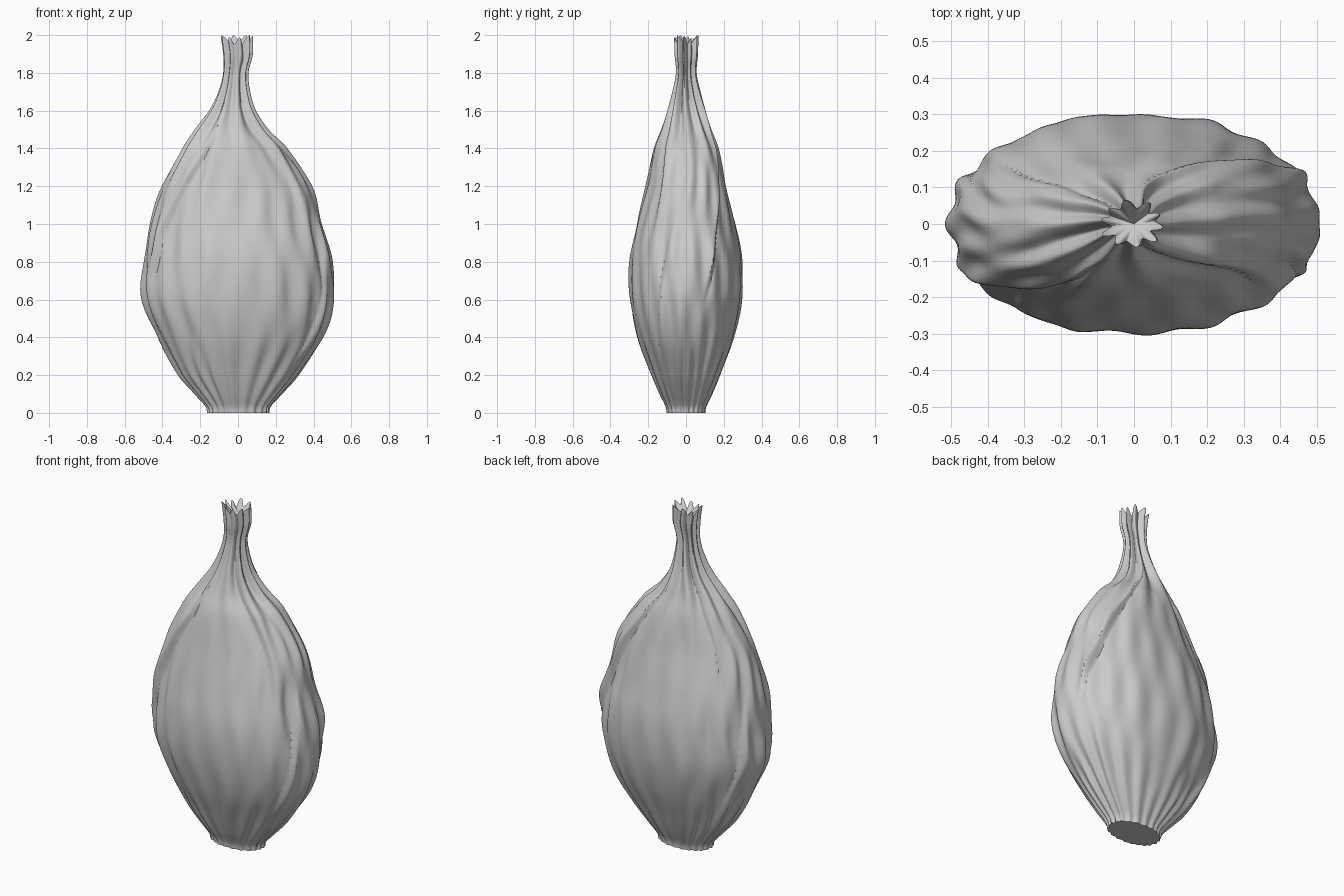
import bpy, bmesh
from math import sin, cos, pi, exp, copysign

if "Cube" in bpy.data.objects:
    bpy.data.objects.remove(bpy.data.objects["Cube"])

# Profile stations: height, x half-width, y half-width, x centre
PROFILE = [
    (0.00, 0.160, 0.100, 0.0), (0.03, 0.165, 0.105, 0.0), (0.10, 0.225, 0.138, 0.0),
    (0.20, 0.310, 0.180, 0.0), (0.40, 0.430, 0.255, 0.01), (0.60, 0.498, 0.298, 0.0),
    (0.80, 0.482, 0.300, 0.0), (1.00, 0.445, 0.262, -0.01), (1.20, 0.388, 0.213, -0.008),
    (1.40, 0.268, 0.168, -0.02), (1.50, 0.180, 0.128, -0.035), (1.60, 0.110, 0.094, -0.03),
    (1.70, 0.073, 0.066, -0.02), (1.80, 0.058, 0.048, -0.012), (1.90, 0.068, 0.054, 0.0),
    (2.00, 0.074, 0.056, -0.006)]
SEGMENTS, RINGS = 288, 150


def section(z):
    """Smooth (Hermite) interpolation of the profile stations."""
    i = 0
    while i < len(PROFILE) - 2 and z > PROFILE[i + 1][0]:
        i += 1
    p0, p1 = PROFILE[i], PROFILE[i + 1]
    pa, pb = PROFILE[max(i - 1, 0)], PROFILE[min(i + 2, len(PROFILE) - 1)]
    h = p1[0] - p0[0]
    u = (z - p0[0]) / h
    out = []
    for k in (1, 2, 3):
        m0 = (p1[k] - pa[k]) / (p1[0] - pa[0]) * h
        m1 = (pb[k] - p0[k]) / (pb[0] - p0[0]) * h
        out.append((2*u**3 - 3*u**2 + 1)*p0[k] + (u**3 - 2*u**2 + u)*m0
                   + (3*u**2 - 2*u**3)*p1[k] + (u**3 - u**2)*m1)
    return out


def step(a, b, v):
    t = min(1, max(0, (v - a) / (b - a)))
    return t * t * (3 - 2 * t)


def overlap(t, centre, side, depth):
    """A skin edge: sharp rise on one side of a line, fading away from it."""
    d = ((t - centre + pi) % (2 * pi) - pi) * side
    if d < 0:
        return -0.4 * depth * exp(d / 0.12)
    return depth * step(0, 0.07, d) * exp(-d / 0.4)


def ridge(t, z):
    """Gathered folds, -1..1, uneven round the stem."""
    return 0.75 * cos(10*t + 0.8*z + 0.5*sin(2*t)) + 0.25 * sin(7*t + 1.0)


def radius(t, z):
    neck = step(1.25, 1.75, z)
    f = 1 + (0.012 + 0.22 * neck) * ridge(t, z)
    # diamond wrinkles over the belly and pleats near the root
    belly = step(0.0, 0.3, z) * (1 - step(1.3, 1.6, z))
    f += 0.012 * belly * (sin(19*t + 7*z) + 0.8 * sin(16*t - 9*z + 1))
    f += 0.03 * (1 - step(0.1, 0.5, z)) * sin(22*t + sin(3*t))
    # overlapping skin edges, repeated on the back
    fade = step(0.55, 0.85, z) * (1 - step(1.5, 1.75, z))
    for turn in (0, pi):
        f += fade * overlap(t, turn + 3.6 + 0.75 * (z - 0.75), -1, 0.075)
        f += step(0.9, 1.2, z) * fade * overlap(t, turn + 5.5 - 0.5 * (z - 1.2), 1, 0.06)
        low = step(0.05, 0.4, z) * (1 - step(0.8, 1.1, z))
        f += low * overlap(t, turn + 5.75 + 0.5 * (z - 0.5), 1, 0.035)
    return f


def rounded(v, power=0.94):
    return copysign(abs(v) ** power, v)


bm = bmesh.new()
rings = []
for i in range(RINGS + 1):
    z = 2 * i / RINGS
    a, b, cx = section(z)
    twist = 0.12 * step(0.9, 1.4, z) * (1 - step(1.5, 1.8, z))
    ring = []
    for j in range(SEGMENTS):
        t = 2 * pi * j / SEGMENTS
        f = radius(t, z) * (1 - 0.012 * step(0.3, 0.7, z))
        x, y = a * f * rounded(cos(t)), b * f * rounded(sin(t))
        # ragged cut stem
        cut = step(1.8, 2.0, z) * (0.035 * (1 - ridge(t, z)) * (0.7 + 0.3 * sin(3*t)))
        ring.append(bm.verts.new((cx + x*cos(twist) - y*sin(twist),
                                  x*sin(twist) + y*cos(twist), z - cut)))
    rings.append(ring)

# Skin
for low, high in zip(rings, rings[1:]):
    for j in range(SEGMENTS):
        k = (j + 1) % SEGMENTS
        bm.faces.new((low[j], low[k], high[k], high[j]))

# Root plate and sunken stem end
root = bm.verts.new((0, 0, 0))
tip = bm.verts.new((0, 0, 1.92))
for j in range(SEGMENTS):
    k = (j + 1) % SEGMENTS
    bm.faces.new((root, rings[0][k], rings[0][j]))
    bm.faces.new((tip, rings[-1][j], rings[-1][k]))

mesh = bpy.data.meshes.new("bulb")
bm.to_mesh(mesh)
bm.free()
bulb = bpy.data.objects.new("bulb", mesh)
bpy.context.collection.objects.link(bulb)
bpy.context.view_layer.objects.active = bulb
bulb.select_set(True)
bpy.ops.object.shade_smooth_by_angle(angle=0.7)
